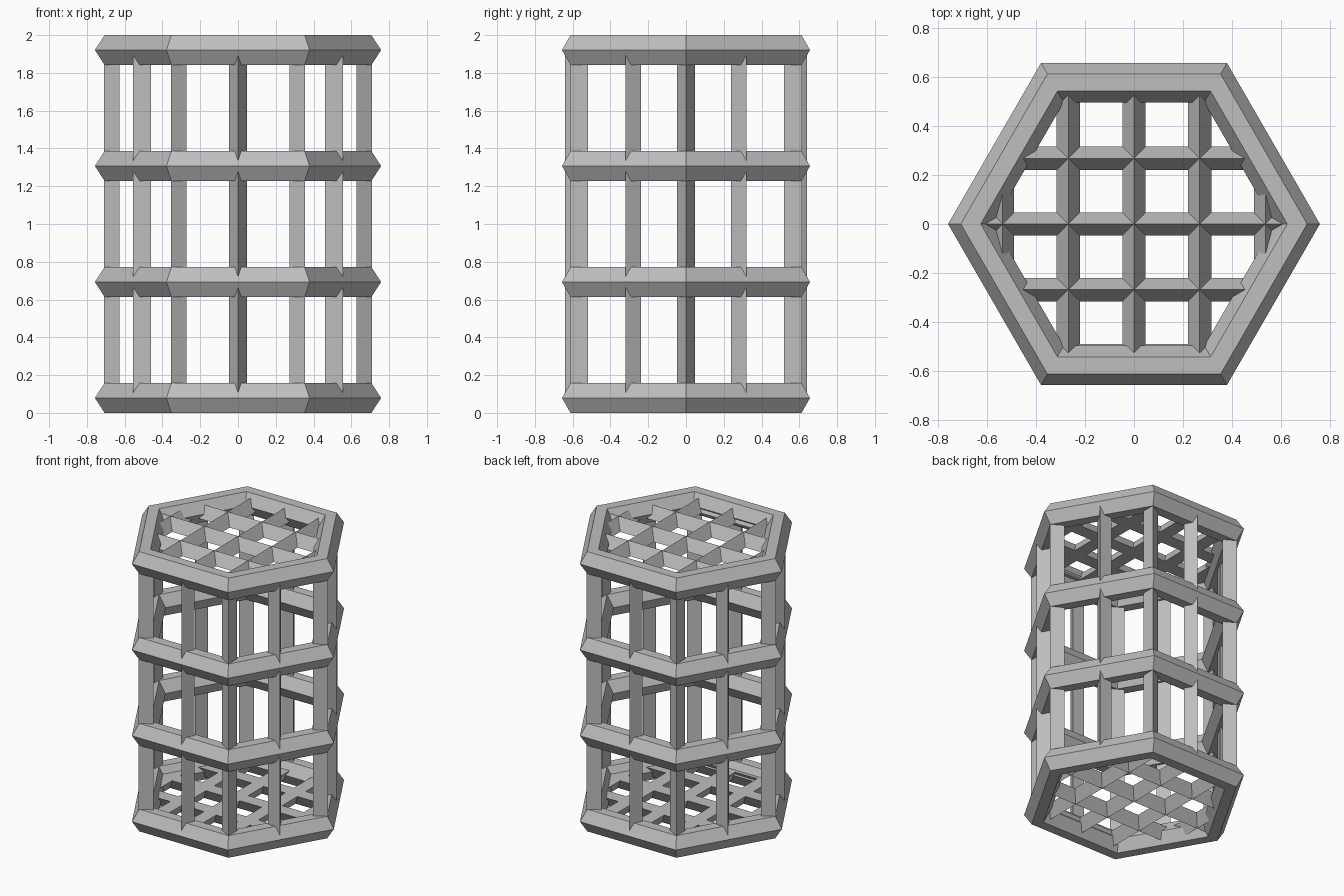
import bpy
from math import cos, sin, pi, radians
from mathutils import Vector

cube = bpy.data.objects.get("Cube")
if cube:
    bpy.data.objects.remove(cube, do_unlink=True)

grey = bpy.data.materials.new("plain_grey")
grey.use_nodes = True
colour = (0.52, 0.52, 0.52, 1)
grey.diffuse_color = colour
grey.node_tree.nodes["Principled BSDF"].inputs["Base Color"].default_value = colour

HALF_RING = 0.079
BAR_RADIUS = 0.055
SPACING = 0.268
Z = Vector((0, 0, 1))


def add_object(name, verts, faces):
    mesh = bpy.data.meshes.new(name)
    mesh.from_pydata(verts, [], faces)
    mesh.materials.append(grey)
    obj = bpy.data.objects.new(name, mesh)
    bpy.context.collection.objects.link(obj)
    return obj


def triangular_bar(name, start, end, outward):
    """Three-sided bar whose sharp edge points outward."""
    start, end, outward = Vector(start), Vector(end), Vector(outward)
    side = (end - start).normalized().cross(outward)
    verts = []
    for point in (start, end):
        for k in range(3):
            a = 2 * pi * k / 3
            verts.append(point + BAR_RADIUS * (outward * cos(a) + side * sin(a)))
    faces = [(k, (k + 1) % 3, (k + 1) % 3 + 3, k + 3) for k in range(3)]
    add_object(name, verts, faces + [(2, 1, 0), (3, 4, 5)])


def hexagonal_ring(name, z):
    """Six-cornered hoop with a six-sided section."""
    h = HALF_RING
    section = [(0.758, 0), (0.706, h), (0.625, h), (0.573, 0), (0.625, -h), (0.706, -h)]
    verts = [(r * cos(i * pi / 3), r * sin(i * pi / 3), z + dz)
             for i in range(6) for r, dz in section]
    faces = []
    for i in range(6):
        n = (i + 1) % 6
        for j in range(6):
            m = (j + 1) % 6
            faces.append((i * 6 + j, n * 6 + j, n * 6 + m, i * 6 + m))
    add_object(name, verts, faces)


# Four horizontal hoops
low, high = HALF_RING, 2 - HALF_RING
for i in range(4):
    hexagonal_ring(f"hoop_{i + 1}", low + (high - low) * i / 3)

# Uprights at the corners and at the middle of each side
for i in range(12):
    a = radians(30 * i)
    out = Vector((cos(a), sin(a), 0))
    name, edge = ("side_upright", 0.641) if i % 2 else ("corner_upright", 0.71)
    foot = out * (edge - BAR_RADIUS)
    triangular_bar(f"{name}_{i // 2 + 1}", foot + Z * low, foot + Z * high, out)

# Square grilles closing the top and bottom, sharp edges facing out
half_length_y = {0: 0.57, 1: 0.57, 2: 0.2}
half_length_x = {0: 0.65, 1: 0.5, 2: 0.33}
for label, z, out in (("bottom", low + 0.004, -Z), ("top", high - 0.004, Z)):
    for k in range(-2, 3):
        p = k * SPACING
        l = half_length_y[abs(k)]
        triangular_bar(f"{label}_grille_lengthwise_{k + 3}", (p, -l, z), (p, l, z), out)
    for k in range(-2, 2):
        p = k * SPACING
        l = half_length_x[abs(k)]
        triangular_bar(f"{label}_grille_crosswise_{k + 3}", (-l, p, z), (l, p, z), out)
